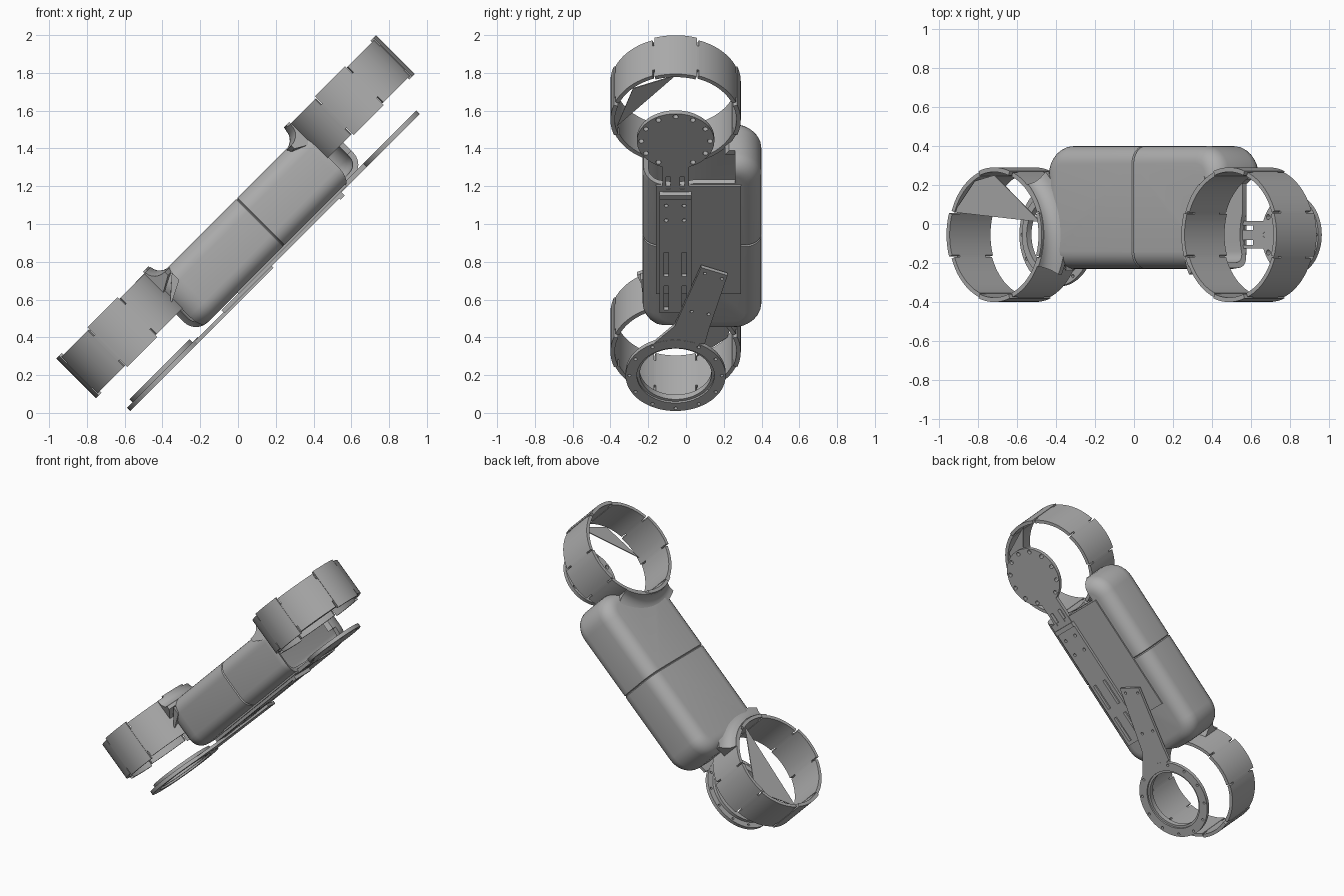
import bpy, bmesh, math
from mathutils import Matrix, Vector

cube = bpy.data.objects.get("Cube")
if cube:
    bpy.data.objects.remove(cube, do_unlink=True)

GREY = (0.42, 0.42, 0.42, 1)
mat = bpy.data.materials.new("plain grey")
mat.use_nodes = True
mat.diffuse_color = GREY
mat.node_tree.nodes["Principled BSDF"].inputs["Base Color"].default_value = GREY

# Everything is modelled flat (length, width, depth), then tilted to 45 degrees
TILT = Matrix.Translation((0, 0, 1)) @ Matrix.Rotation(-math.pi / 4, 4, 'Y')
MID = -0.055            # width position of both joint axes
UPPER, LOWER = 0.878, -0.838   # length positions of the joint axes


def finish(bm, name, smooth=True):
    bmesh.ops.recalc_face_normals(bm, faces=bm.faces)
    me = bpy.data.meshes.new(name)
    bm.to_mesh(me)
    bm.free()
    ob = bpy.data.objects.new(name, me)
    bpy.context.collection.objects.link(ob)
    me.materials.append(mat)
    ob.matrix_world = TILT
    bpy.context.view_layer.update()
    if smooth:
        activate(ob)
        bpy.ops.object.shade_smooth_by_angle(angle=math.radians(35))
    return ob


def activate(ob):
    for o in bpy.context.selected_objects:
        o.select_set(False)
    ob.select_set(True)
    bpy.context.view_layer.objects.active = ob


def cut(ob, cutter):
    cutter.hide_render = True
    mod = ob.modifiers.new("cut", 'BOOLEAN')
    mod.operation, mod.solver, mod.object = 'DIFFERENCE', 'EXACT', cutter
    activate(ob)
    bpy.ops.object.modifier_apply(modifier=mod.name)
    bpy.data.objects.remove(cutter, do_unlink=True)


def add_box(bm, lo, hi):
    lo, hi = Vector(lo), Vector(hi)
    m = Matrix.Translation((lo + hi) / 2) @ Matrix.Diagonal((*(hi - lo), 1))
    return bmesh.ops.create_cube(bm, size=1, matrix=m)


def add_drum(bm, u, v, r, w0, w1, sides=48):
    bmesh.ops.create_cone(bm, cap_ends=True, segments=sides, radius1=r, radius2=r,
                          depth=w1 - w0, matrix=Matrix.Translation((u, v, (w0 + w1) / 2)))


def sweep(bm, u, profile, a0, a1, steps):
    # turns a closed (radius, depth) profile about a joint axis
    full = abs(a1 - a0) >= 360
    rows = []
    for i in range(steps if full else steps + 1):
        a = math.radians(a0 + (a1 - a0) * i / steps)
        rows.append([bm.verts.new((u + r * math.cos(a), MID + r * math.sin(a), w))
                     for r, w in profile])
    n = len(profile)
    for i in range(steps):
        p, q = rows[i], rows[(i + 1) % len(rows)]
        for j in range(n):
            k = (j + 1) % n
            bm.faces.new((p[j], p[k], q[k], q[j]))
    if not full:
        bm.faces.new(rows[0])
        bm.faces.new(rows[-1])


def band(r0, r1, w0, w1):
    return [(r0, w0), (r1, w0), (r1, w1), (r0, w1)]


def slab(name, pts, w0, w1):
    bm = bmesh.new()
    face = bm.faces.new([bm.verts.new((u, v, w0)) for u, v in pts])
    ext = bmesh.ops.extrude_face_region(bm, geom=[face])
    bmesh.ops.translate(bm, vec=(0, 0, w1 - w0),
                        verts=[g for g in ext["geom"] if isinstance(g, bmesh.types.BMVert)])
    return finish(bm, name, False)


def rounded_box(inset):
    bm = bmesh.new()
    add_box(bm, (-0.57 + inset, -0.23 + inset, -0.255 + inset),
            (0.70 - inset, 0.40 - inset, 0.10 - inset))
    upright = [e for e in bm.edges
               if abs(e.verts[0].co.z - e.verts[1].co.z) > 0.1]
    bmesh.ops.bevel(bm, geom=upright, offset=0.15 - inset, segments=7,
                    profile=0.5, affect='EDGES')
    rims = [e for e in bm.edges if abs(e.verts[0].co.z - e.verts[1].co.z) < 0.01]
    bmesh.ops.bevel(bm, geom=rims, offset=0.09 - inset, segments=6,
                    profile=0.5, affect='EDGES')
    return bm


# Hollow rounded housing with a groove where its two halves meet
bm = rounded_box(0)
for u in (0.085, 0.091, 0.097):
    bmesh.ops.bisect_plane(bm, geom=bm.verts[:] + bm.edges[:] + bm.faces[:],
                           plane_co=(u, 0, 0), plane_no=(1, 0, 0))
for vert in bm.verts:
    if abs(vert.co.x - 0.091) < 0.001:
        vert.co.y = 0.085 + (vert.co.y - 0.085) * 0.975
        vert.co.z = -0.077 + (vert.co.z + 0.077) * 0.96
housing = finish(bm, "housing", False)
cut(housing, finish(rounded_box(0.03), "cavity", False))
for u in (UPPER, LOWER):
    bm = bmesh.new()
    add_drum(bm, u, MID, 0.335, -0.5, 0.5, 72)
    cut(housing, finish(bm, "joint_clearance", False))
bm = bmesh.new()
add_box(bm, (0.56, -0.16, -0.4), (0.8, 0.26, -0.15))
cut(housing, finish(bm, "underside_opening", False))
activate(housing)
bpy.ops.object.shade_smooth_by_angle(angle=math.radians(35))

# Joint rings: alternating sections separated by short notches in both rims
for name, u, w0, w1, facing in (("upper", UPPER, -0.10, 0.19, 180),
                                ("lower", LOWER, -0.12, 0.176, 0)):
    bm = bmesh.new()
    for quarter in range(4):
        a = quarter * 90
        sweep(bm, u, band(0.322, 0.345, w0, w1), a - 19, a + 19, 10)
        sweep(bm, u, band(0.320, 0.342, w0 + 0.012, w1 - 0.012), a + 21, a + 69, 12)
        for notch in (a - 21, a + 19):
            sweep(bm, u, band(0.322, 0.342, w0 + 0.055, w1 - 0.055),
                  notch, notch + 2, 1)
    finish(bm, name + "_joint_ring")

    # Concave collar blending the housing up into the ring
    bm = bmesh.new()
    side = 1 if facing == 0 else -1
    flare = [(0.335, w1 - 0.012), (0.347, w1 - 0.012)]
    for i in range(7):
        t = math.radians(90 * i / 6)
        flare.append((0.435 - 0.085 * math.cos(t), 0.165 - 0.07 * math.sin(t)))
    flare += [(0.435, 0.07), (0.335, 0.02)]
    sweep(bm, u, flare, facing - side * 28, facing + side * 48, 20)
    finish(bm, name + "_collar")

# Flat webs left inside the rings
slab("lower_ring_web", [(LOWER - 0.31, 0.06), (LOWER + 0.315, 0.01),
                        (LOWER - 0.02, 0.25), (LOWER - 0.16, 0.22)], 0.150, 0.156)
slab("upper_ring_web", [(UPPER - 0.06, -0.365), (UPPER + 0.318, MID),
                        (UPPER + 0.22, -0.28)], -0.085, -0.079)

# Small gussets beside the lower collar
for v in (-0.22, 0.17):
    bm = bmesh.new()
    for p in ((-0.57, v, -0.06), (-0.43, v - 0.02, 0.01), (-0.43, v - 0.02, 0.065),
              (-0.55, v + 0.05, -0.04), (-0.43, v + 0.05, 0.06)):
        bm.verts.new(p)
    bmesh.ops.convex_hull(bm, input=bm.verts)
    finish(bm, "collar_gusset", False)

# Underside cover and slotted mounting rail
bm = bmesh.new()
add_box(bm, (-0.26, -0.16, -0.264), (0.55, 0.29, -0.25))
finish(bm, "underside_cover", False)
bm = bmesh.new()
add_box(bm, (-0.385, -0.14, -0.283), (0.506, 0.03, -0.262))
rail = finish(bm, "mounting_rail", False)
bm = bmesh.new()
for v in (-0.105, -0.01):
    for u in (-0.36, -0.11):
        add_box(bm, (u, v - 0.012, -0.4), (u + 0.18, v + 0.012, -0.2))
    for u in (0.31, 0.42):
        add_drum(bm, u, v, 0.011, -0.4, -0.2, 12)
cut(rail, finish(bm, "rail_slots", False))
bm = bmesh.new()
add_box(bm, (0.475, -0.14, -0.292), (0.506, 0.03, -0.28))
finish(bm, "rail_end_lip", False)

# Upper mounting disc on a slotted neck
bm = bmesh.new()
add_box(bm, (0.49, -0.125, -0.268), (0.73, 0.015, -0.243))
neck = finish(bm, "disc_neck", False)
bm = bmesh.new()
for v in (-0.095, -0.02):
    add_box(bm, (0.53, v - 0.012, -0.4), (0.62, v + 0.012, -0.2))
cut(neck, finish(bm, "neck_slots", False))


def bolt_holes(u, radius, size):
    bm = bmesh.new()
    for i in range(12):
        a = math.radians(30 * i)
        add_drum(bm, u + radius * math.cos(a), MID + radius * math.sin(a),
                 size, -0.5, -0.15, 12)
    return finish(bm, "bolt_holes", False)


bm = bmesh.new()
add_drum(bm, 0.888, MID, 0.205, -0.268, -0.242, 64)
disc = finish(bm, "upper_mounting_disc", False)
cut(disc, bolt_holes(0.888, 0.182, 0.014))

# Lower mounting flange with a slanted support arm
bm = bmesh.new()
sweep(bm, LOWER, band(0.205, 0.265, -0.297, -0.272), 0, 360, 64)
flange = finish(bm, "lower_mounting_flange", False)
cut(flange, bolt_holes(LOWER, 0.245, 0.009))
bm = bmesh.new()
sweep(bm, LOWER, band(0.19, 0.225, -0.285, -0.250), 0, 360, 64)
finish(bm, "flange_inner_rim")
arm = slab("flange_arm", [(-0.03, 0.08), (-0.09, 0.22), (-0.50, 0.12), (-0.60, 0.10),
                          (-0.62, -0.06), (-0.60, -0.17), (-0.54, -0.12),
                          (-0.47, -0.06)], -0.296, -0.276)
bm = bmesh.new()
for u, v in ((-0.075, 0.10), (-0.115, 0.19), (-0.36, 0.03), (-0.38, 0.12)):
    add_drum(bm, u, v, 0.009, -0.4, -0.2, 12)
cut(arm, finish(bm, "arm_holes", False))
